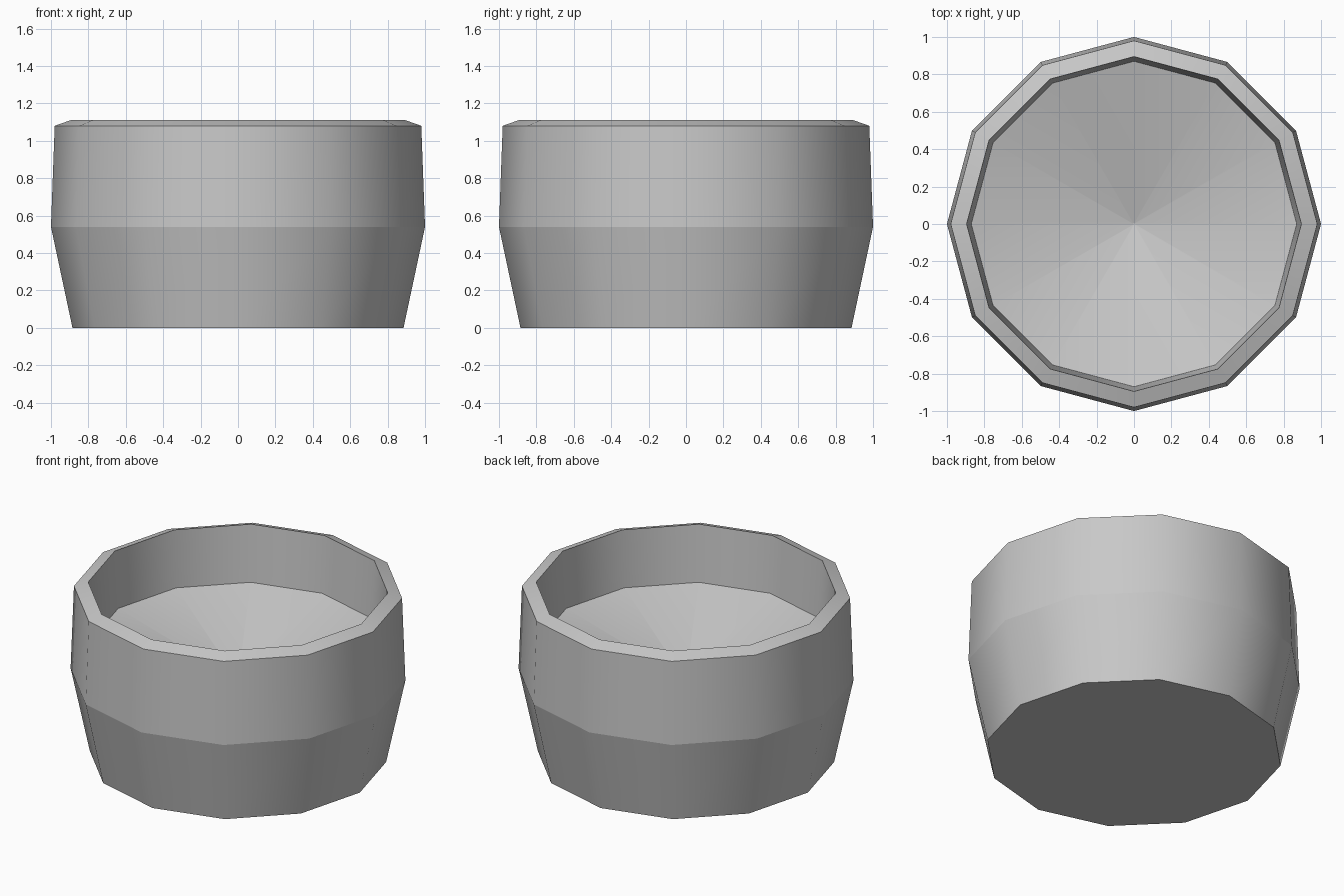
import bpy
import bmesh
from math import cos, sin, tau

cube = bpy.data.objects.get("Cube")
if cube:
    bpy.data.objects.remove(cube, do_unlink=True)

SIDES = 12

grey = bpy.data.materials.new("plain grey")
grey.use_nodes = True
colour = (0.58, 0.58, 0.58, 1)
grey.diffuse_color = colour
grey.node_tree.nodes["Principled BSDF"].inputs["Base Color"].default_value = colour


def lathe(name, profile, material):
    """Turn a (radius, height) profile around z, with both ends capped."""
    bm = bmesh.new()
    rings = [[bm.verts.new((r * cos(tau * i / SIDES), r * sin(tau * i / SIDES), z))
              for i in range(SIDES)] for r, z in profile]
    bm.faces.new(rings[0][::-1])
    for low, high in zip(rings, rings[1:]):
        for i in range(SIDES):
            j = (i + 1) % SIDES
            bm.faces.new((low[i], low[j], high[j], high[i]))
    bm.faces.new(rings[-1])
    # Smooth around the axis, crisp at every ring
    for face in bm.faces:
        face.smooth = True
    for ring in rings:
        for i in range(SIDES):
            bm.edges.get((ring[i - 1], ring[i])).smooth = False
    mesh = bpy.data.meshes.new(name)
    bm.to_mesh(mesh)
    bm.free()
    mesh.materials.append(material)
    obj = bpy.data.objects.new(name, mesh)
    bpy.context.collection.objects.link(obj)
    return obj


# Bellied outer wall, sloping rim, inner wall and dished floor
lathe("bowl", [
    (0.885, 0), (1, 0.54), (0.98, 1.08),
    (0.895, 1.11), (0.87, 0.74), (0.005, 0.5),
], grey)
